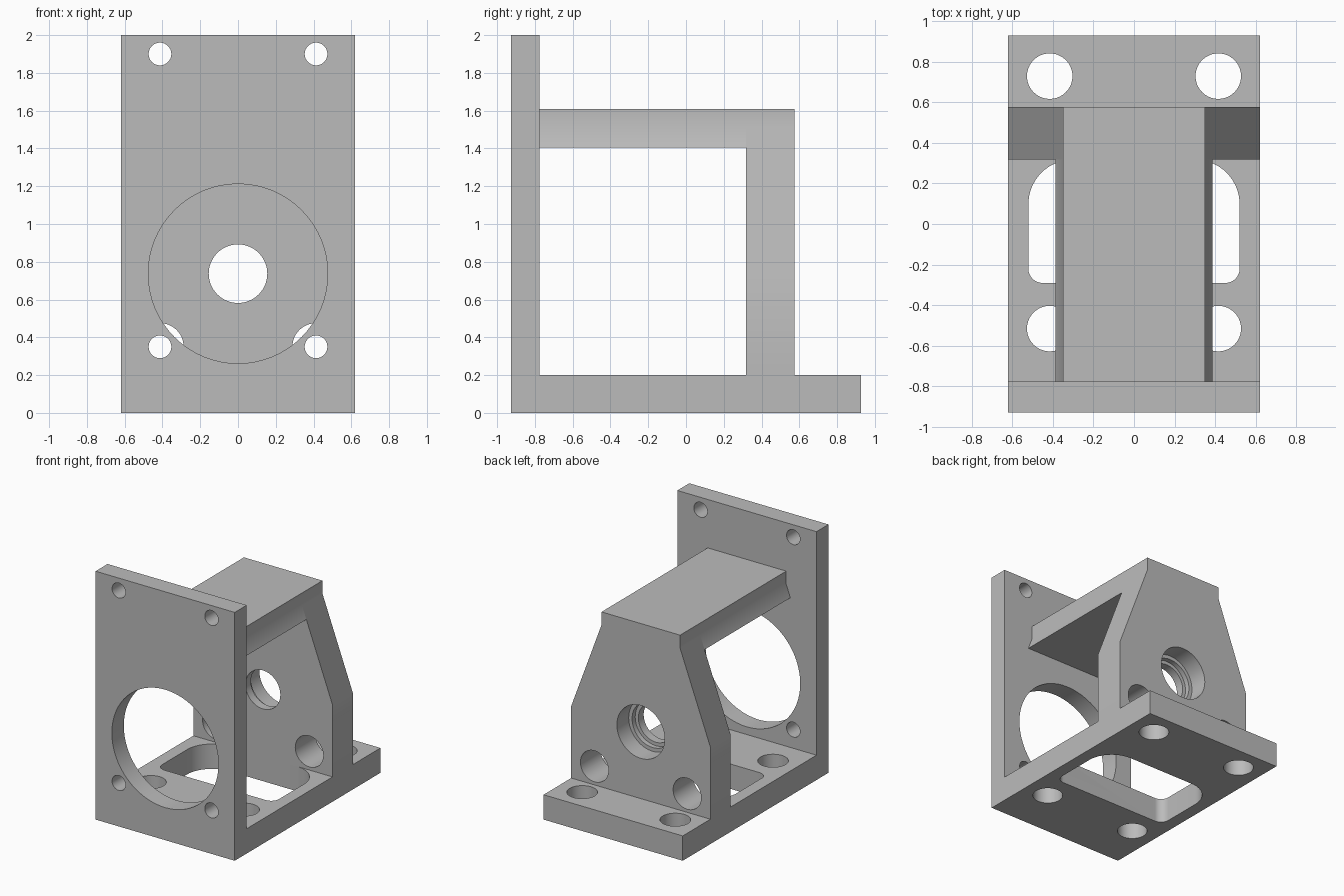
import bpy
import bmesh
from math import sin, cos, pi, radians

cube = bpy.data.objects.get("Cube")
if cube:
    bpy.data.objects.remove(cube, do_unlink=True)

grey = bpy.data.materials.new("machined grey")
grey.use_nodes = True
COLOUR = (0.5, 0.5, 0.5, 1)
grey.diffuse_color = COLOUR
grey.node_tree.nodes["Principled BSDF"].inputs["Base Color"].default_value = COLOUR

HALF_W, BACK, PLATE_BACK = 0.62, 0.927, -0.775
WALL_FRONT, WALL_BACK = 0.317, 0.575
BASE_TOP, BEAM_LOW, BEAM_TOP = 0.2, 1.405, 1.61


def prism(name, outline, axis, lo, hi):
    """Extrude a 2D outline along y (outline in x, z) or z (outline in x, y)."""
    place = (lambda p, d: (p[0], d, p[1])) if axis == "y" else (lambda p, d: (p[0], p[1], d))
    bm = bmesh.new()
    face = bm.faces.new([bm.verts.new(place(p, lo)) for p in outline])
    moved = bmesh.ops.extrude_face_region(bm, geom=[face])["geom"]
    bmesh.ops.translate(bm, verts=[v for v in moved if isinstance(v, bmesh.types.BMVert)],
                        vec=place((0, 0), hi - lo))
    bmesh.ops.recalc_face_normals(bm, faces=bm.faces)
    mesh = bpy.data.meshes.new(name)
    bm.to_mesh(mesh)
    bm.free()
    mesh.materials.append(grey)
    obj = bpy.data.objects.new(name, mesh)
    bpy.context.collection.objects.link(obj)
    return obj


def rect(x, lo, hi):
    return [(-x, lo), (x, lo), (x, hi), (-x, hi)]


def arc(cx, cy, r, start, sweep, steps):
    angles = [radians(start + sweep * i / steps) for i in range(steps + 1)]
    return [(cx + r * cos(a), cy + r * sin(a)) for a in angles]


def circle(cx, cy, r):
    return arc(cx, cy, r, 0, 360, 64)[:-1]


def cut(obj, outline, axis, lo, hi):
    """Subtract a prism from the part and discard the cutter."""
    cutter = prism("cutter", outline, axis, lo, hi)
    cutter.hide_render = True
    mod = obj.modifiers.new("cut", "BOOLEAN")
    mod.operation, mod.solver, mod.object = "DIFFERENCE", "EXACT", cutter
    bpy.context.view_layer.update()
    graph = bpy.context.evaluated_depsgraph_get()
    mesh = bpy.data.meshes.new_from_object(obj.evaluated_get(graph))
    obj.modifiers.clear()
    obj.data = mesh
    bpy.data.objects.remove(cutter, do_unlink=True)


# Front mounting plate with large opening and four screw holes
plate = prism("front_plate", rect(HALF_W, 0, 2), "y", -BACK, PLATE_BACK)
cut(plate, circle(0, 0.737, 0.475), "y", -1, -0.7)
for x in (-0.413, 0.413):
    for z in (0.35, 1.9):
        cut(plate, circle(x, z, 0.06), "y", -1, -0.7)

# Base with four bolt holes and a rounded slot
base = prism("base_plate", rect(HALF_W, PLATE_BACK, BACK), "z", 0, BASE_TOP)
for x in (-0.415, 0.415):
    for y in (-0.515, 0.728):
        cut(base, circle(x, y, 0.112), "z", -0.1, 0.3)
SLOT_X, SLOT_Y, SMALL, BIG = 0.52, -0.29, 0.07, 0.22
slot = []
for cx, cy, r, start in ((SLOT_X - SMALL, SLOT_Y + SMALL, SMALL, 270),
                         (SLOT_X - BIG, WALL_FRONT - BIG, BIG, 0),
                         (BIG - SLOT_X, WALL_FRONT - BIG, BIG, 90),
                         (SMALL - SLOT_X, SLOT_Y + SMALL, SMALL, 180)):
    slot += arc(cx, cy, r, start, 90, 16)
cut(base, slot, "z", -0.1, 0.3)

# Tapered bearing wall with stepped bore and two tool access holes
TOP_X, BEND, SHOULDER = 0.35, 1.505, 0.78
half = [(HALF_W, BASE_TOP), (HALF_W, SHOULDER), (TOP_X, BEND), (TOP_X, BEAM_TOP)]
wall = prism("bearing_wall", half + [(-x, z) for x, z in reversed(half)],
             "y", WALL_FRONT, WALL_BACK)
for radius, start in ((0.155, 0.2), (0.183, 0.385), (0.213, 0.425)):
    cut(wall, circle(0, 0.737, radius), "y", start, 0.7)
for x in (-0.413, 0.413):
    cut(wall, circle(x, 0.35, 0.125), "y", 0.2, 0.7)

# Top beam continues the upper wall section forward to the plate
low_x = TOP_X + (HALF_W - TOP_X) * (BEND - BEAM_LOW) / (BEND - SHOULDER)
half = [(low_x, BEAM_LOW), (TOP_X, BEND), (TOP_X, BEAM_TOP)]
beam = prism("top_beam", half + [(-x, z) for x, z in reversed(half)],
             "y", PLATE_BACK, WALL_FRONT)

# Smooth the bores while keeping edges sharp
bpy.ops.object.select_all(action="DESELECT")
for part in (plate, base, wall, beam):
    part.select_set(True)
bpy.context.view_layer.objects.active = plate
bpy.ops.object.shade_smooth_by_angle(angle=radians(30))
